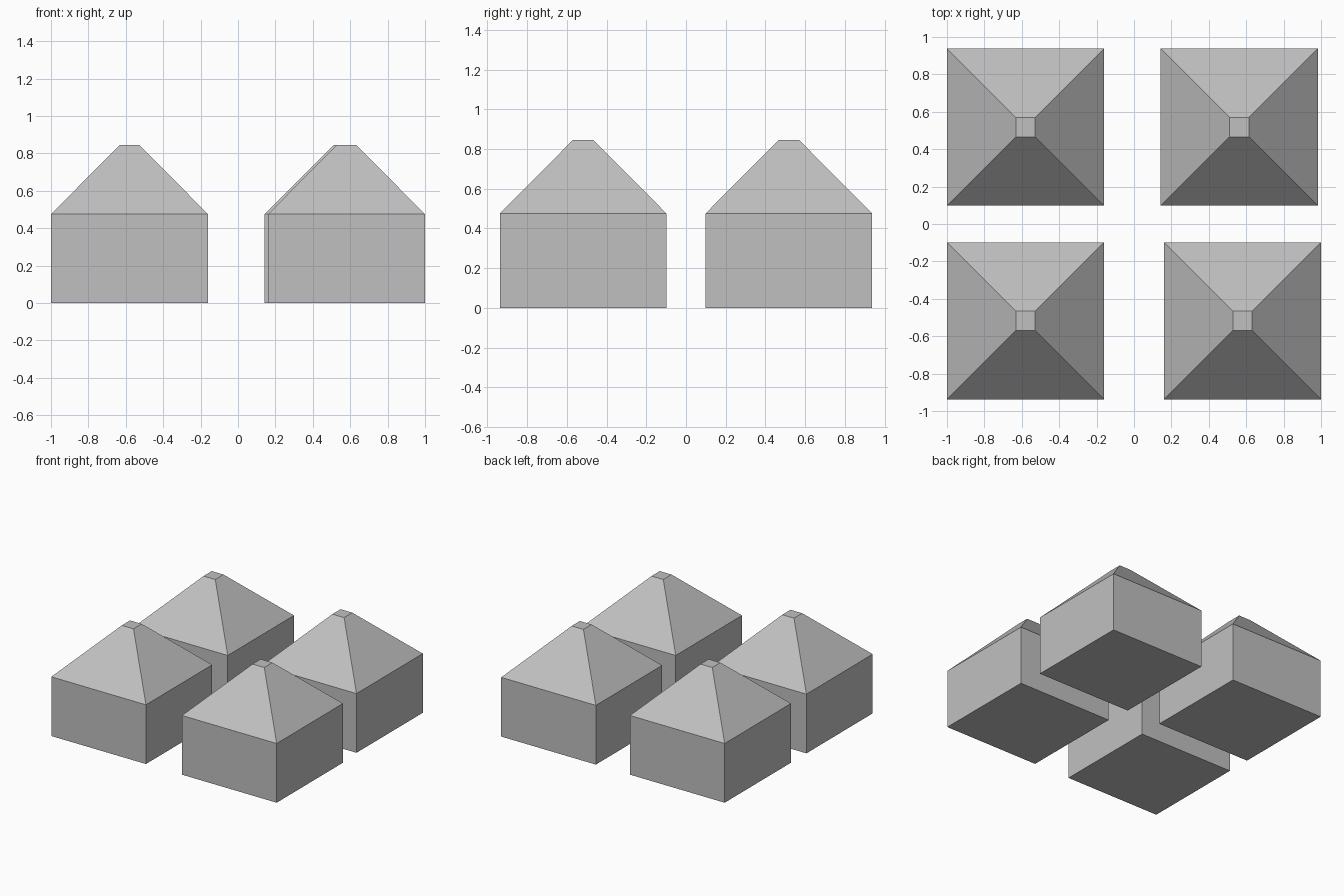
import bpy
import bmesh

cube = bpy.data.objects.get("Cube")
if cube:
    bpy.data.objects.remove(cube, do_unlink=True)

grey = bpy.data.materials.new("plain grey")
grey.use_nodes = True
colour = (0.53, 0.53, 0.53, 1)
grey.diffuse_color = colour
grey.node_tree.nodes["Principled BSDF"].inputs["Base Color"].default_value = colour

HALF, CAP = 0.42, 0.052      # half widths of walls and roof cap
EAVES, TOP = 0.475, 0.845    # heights


def hut(name, x, y):
    """Square block whose top is drawn up into a hipped roof with a flat cap."""
    bm = bmesh.new()
    rings = []
    for half, z in ((HALF, 0), (HALF, EAVES), (CAP, TOP)):
        rings.append([bm.verts.new((sx * half, sy * half, z))
                      for sx, sy in ((-1, -1), (1, -1), (1, 1), (-1, 1))])
    # Walls and roof slopes
    for low, high in zip(rings, rings[1:]):
        for i in range(4):
            j = (i + 1) % 4
            bm.faces.new((low[i], low[j], high[j], high[i]))
    # Floor and roof cap
    bm.faces.new(rings[0][::-1])
    bm.faces.new(rings[-1])
    mesh = bpy.data.meshes.new(name)
    bm.to_mesh(mesh)
    bm.free()
    mesh.materials.append(grey)
    obj = bpy.data.objects.new(name, mesh)
    obj.location = (x, y, 0)
    bpy.context.collection.objects.link(obj)


# Four huts; the back left one sits slightly inwards
hut("front_right_hut", -0.58, -0.518)
hut("front_left_hut", 0.58, -0.518)
hut("back_right_hut", -0.58, 0.518)
hut("back_left_hut", 0.563, 0.518)
